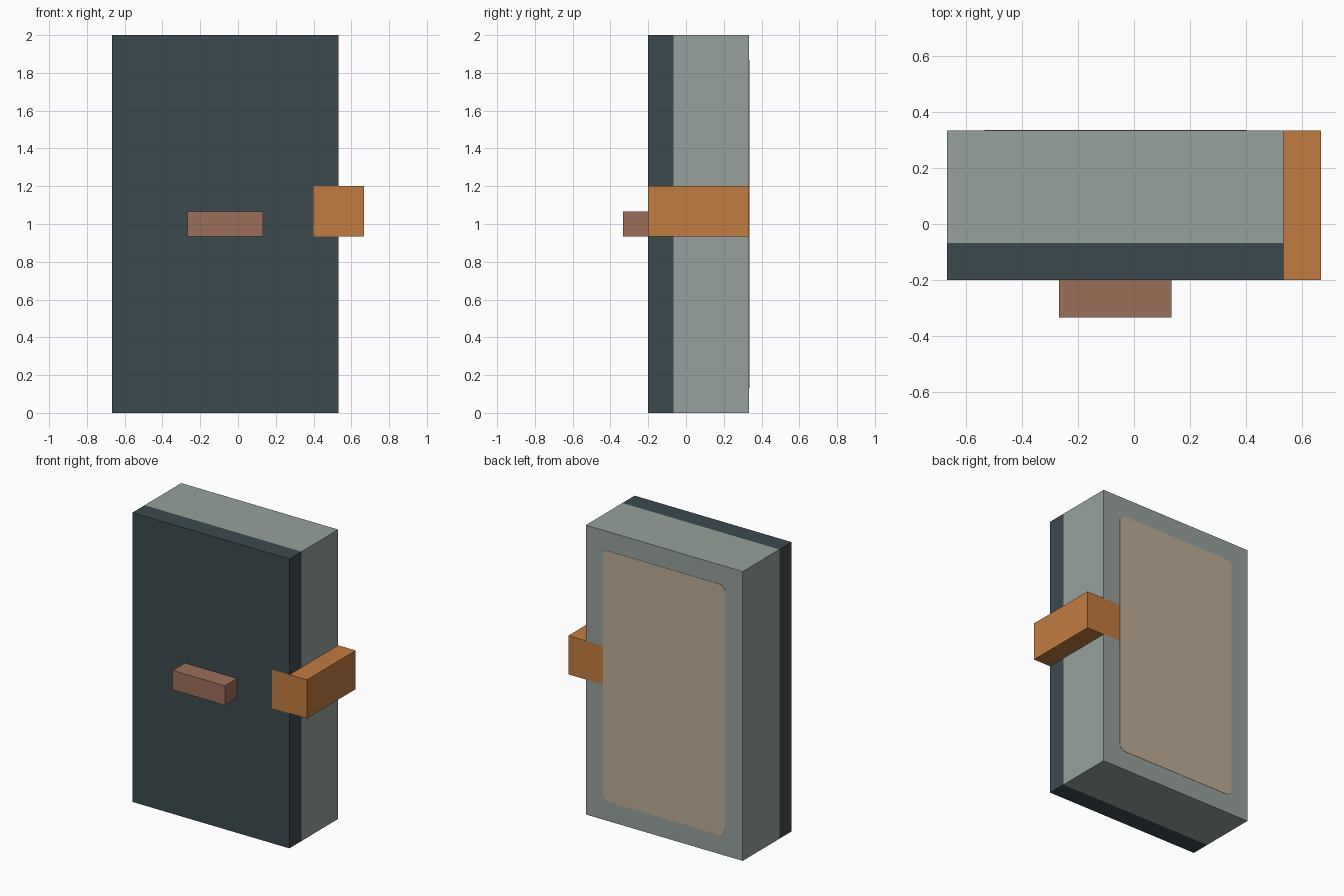
import bpy, bmesh
from mathutils import Vector

cube = bpy.data.objects.get("Cube")
if cube:
    bpy.data.objects.remove(cube, do_unlink=True)


def material(name, rgb):
    linear = [((c / 255 + 0.055) / 1.055) ** 2.4 for c in rgb]
    mat = bpy.data.materials.new(name)
    mat.use_nodes = True
    mat.diffuse_color = (*linear, 1)
    mat.node_tree.nodes["Principled BSDF"].inputs["Base Color"].default_value = (*linear, 1)
    return mat


grey = material("pale grey", (150, 161, 156))
slate = material("dark slate", (60, 74, 79))
orange = material("orange", (193, 124, 65))
brown = material("reddish brown", (156, 110, 88))
tan = material("tan", (189, 174, 149))


def finish(name, bm, mats):
    bmesh.ops.recalc_face_normals(bm, faces=bm.faces)
    mesh = bpy.data.meshes.new(name)
    bm.to_mesh(mesh)
    bm.free()
    for mat in mats:
        mesh.materials.append(mat)
    obj = bpy.data.objects.new(name, mesh)
    bpy.context.collection.objects.link(obj)
    return obj


def box_bm(low, high):
    low, high = Vector(low), Vector(high)
    bm = bmesh.new()
    bmesh.ops.create_cube(bm, size=1)
    for v in bm.verts:
        v.co = (low + high) / 2 + v.co * (high - low)
    return bm


# Shared measures
LEFT, RIGHT, EDGE = -0.667, 0.533, 0.667
FRONT, SEAM, BACK = -0.2, -0.067, 0.333
CLASP_X, CLASP_LOW, CLASP_TOP = 0.4, 0.933, 1.2

# Case: dark cover in front, grey behind, clasp ends inlaid front and back
bm = box_bm((LEFT, FRONT, 0), (RIGHT, BACK, 2))
for axis, place in (("Y", SEAM), ("X", CLASP_X), ("Z", CLASP_LOW), ("Z", CLASP_TOP)):
    normal = Vector([axis == a for a in "XYZ"])
    bmesh.ops.bisect_plane(bm, geom=bm.verts[:] + bm.edges[:] + bm.faces[:],
                           plane_co=normal * place, plane_no=normal)
bm.normal_update()
for face in bm.faces:
    c = face.calc_center_median()
    inlaid = c.x > CLASP_X and CLASP_LOW < c.z < CLASP_TOP and abs(face.normal.y) > 0.5
    face.material_index = 2 if inlaid else int(c.y < SEAM)
finish("case", bm, [grey, slate, orange])

# Clasp running along the side
finish("side_clasp", box_bm((RIGHT, FRONT, CLASP_LOW), (EDGE, BACK, CLASP_TOP)), [orange])

# Handle on the cover
finish("front_handle", box_bm((-0.267, -0.333, 0.933), (0.133, FRONT, 1.067)), [brown])

# Thin back panel with rounded corners
bm = box_bm((-0.533, BACK - 0.002, 0.133), (CLASP_X, BACK + 0.002, 1.867))
corners = [e for e in bm.edges if abs(e.verts[0].co.y - e.verts[1].co.y) > 0.001]
bmesh.ops.bevel(bm, geom=corners, offset=0.045, segments=4, profile=0.5, affect="EDGES")
finish("back_panel", bm, [tan])
